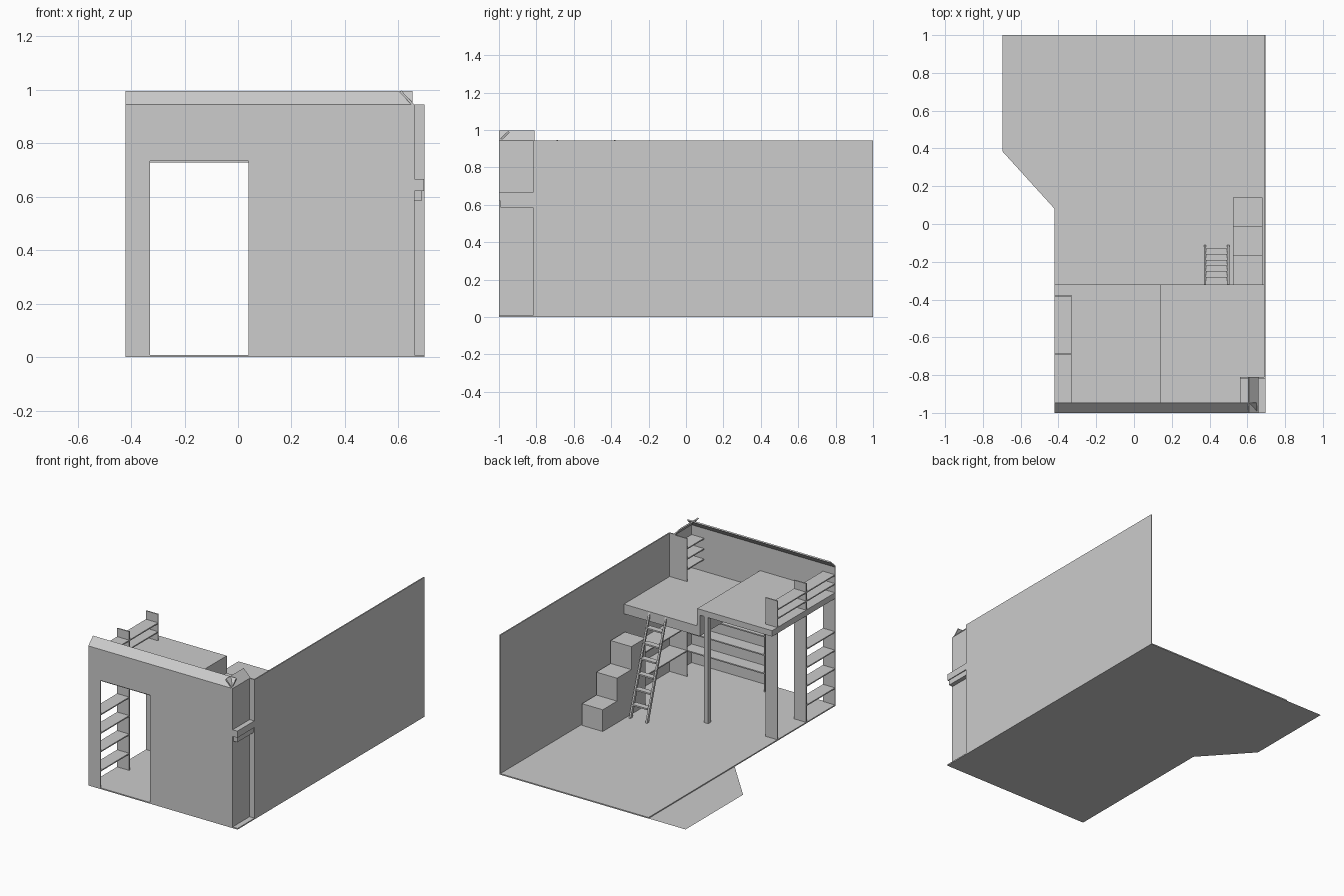
import bpy, bmesh, math
from mathutils import Vector

if "Cube" in bpy.data.objects:
    bpy.data.objects.remove(bpy.data.objects["Cube"])

grey = bpy.data.materials.new("plain_grey")
grey.diffuse_color = (0.604, 0.604, 0.604, 1)
grey.use_nodes = True
grey.node_tree.nodes["Principled BSDF"].inputs["Base Color"].default_value = grey.diffuse_color


def finish(name, bm):
    bmesh.ops.recalc_face_normals(bm, faces=bm.faces)
    me = bpy.data.meshes.new(name)
    bm.to_mesh(me)
    bm.free()
    me.materials.append(grey)
    ob = bpy.data.objects.new(name, me)
    bpy.context.collection.objects.link(ob)
    return ob


def box(name, x0, x1, y0, y1, z0, z1):
    """Axis-aligned box from its limits."""
    bm = bmesh.new()
    bmesh.ops.create_cube(bm, size=1)
    for v in bm.verts:
        v.co = ((x0 + x1) / 2 + v.co.x * (x1 - x0),
                (y0 + y1) / 2 + v.co.y * (y1 - y0),
                (z0 + z1) / 2 + v.co.z * (z1 - z0))
    return finish(name, bm)


def prism(name, points, offset):
    """Flat outline pushed along an offset."""
    bm = bmesh.new()
    face = bm.faces.new([bm.verts.new(p) for p in points])
    ext = bmesh.ops.extrude_face_region(bm, geom=[face])
    moved = [g for g in ext["geom"] if isinstance(g, bmesh.types.BMVert)]
    bmesh.ops.translate(bm, verts=moved, vec=Vector(offset))
    return finish(name, bm)


L, R = -0.42, 0.697      # room sides
TOP = 0.944              # wall height
T = 0.008                # board thickness
STEP_Y = -0.81           # where the right wall steps inward
LOFT_Y = -0.32           # open edge of the loft

# Floor and the angled alcove floor
box("floor", L, R, -1, 1, 0, T)
bm = bmesh.new()
bm.faces.new([bm.verts.new(p) for p in
              ((L, 0.08, 0.001), (L, 1, 0.001), (-0.697, 1, 0.001), (-0.697, 0.385, 0.001))])
finish("alcove_floor", bm)

# Front wall with doorway
prism("front_wall", [(x, -1, z) for x, z in (
    (L, 0), (-0.33, 0), (-0.33, 0.734), (0.04, 0.734),
    (0.04, 0), (0.66, 0), (0.66, TOP), (L, TOP))], (0, T, 0))

# Right wall, its recessed front part and the ledge
box("right_wall", R - T, R, STEP_Y, 1, 0, TOP)
box("recessed_wall", 0.66 - T, 0.66, -1, STEP_Y, 0, TOP)
box("wall_return", 0.66 - T, R, STEP_Y - T, STEP_Y, 0, TOP)
box("wall_ledge", 0.66, R - 0.002, -1, STEP_Y, 0.62, 0.665)

# Sloping boards along the wall tops
prism("front_cornice", [(L, -1, TOP), (L, -0.95, 0.994),
                        (L, -0.944, 0.988), (L, -0.994, TOP - 0.006)], (0.652 - L, 0, 0))
prism("side_cornice", [(0.66, -1, TOP), (0.61, -1, 0.997),
                       (0.604, -1, 0.991), (0.654, -1, TOP - 0.006)], (0, 1 + STEP_Y, 0))

# Two-level loft with a riser and a post
box("upper_loft", L, 0.14, -0.992, LOFT_Y, 0.727, 0.767)
box("lower_loft", 0.14, R - T, -0.992, LOFT_Y, 0.585, 0.65)
box("loft_riser", 0.12, 0.14, -0.992, LOFT_Y, 0.585, 0.766)
box("loft_post", 0.06, 0.091, LOFT_Y - 0.034, LOFT_Y - 0.003, T, 0.727)

# Left side shelving: uprights full height, split by the loft
for i, y in enumerate((-0.38, -0.688)):
    box(f"left_upright_low_{i}", L, -0.33, y - T / 2, y + T / 2, T, 0.727)
    box(f"left_upright_high_{i}", L, -0.33, y - T / 2, y + T / 2, 0.767, 0.946)
for i, z in enumerate((0.12, 0.25, 0.375, 0.50)):
    box(f"left_shelf_low_{i}", L, -0.33, -0.992, -0.688, z - T / 2, z + T / 2)
for i, z in enumerate((0.825, 0.885)):
    box(f"left_shelf_high_{i}", L, -0.33, -0.992, -0.38, z - T / 2, z + T / 2)

# Long shelves on the front wall beside the doorway
box("front_shelf_end", 0.04, 0.04 + T, -0.992, -0.90, T, 0.727)
for i, z in enumerate((0.13, 0.255, 0.38, 0.505)):
    box(f"front_shelf_{i}", 0.04 + T, 0.652, -0.992, -0.90, z - T / 2, z + T / 2)

# Corner shelving on the right, above and below the loft
box("corner_upright_low", 0.56, 0.66, STEP_Y - T, STEP_Y, T, 0.585)
box("corner_upright_high", 0.56, 0.66, STEP_Y - T, STEP_Y, 0.65, TOP - 0.004)
for i, z in enumerate((0.73, 0.80, 0.87)):
    box(f"corner_shelf_{i}", 0.56, 0.652, -0.992, STEP_Y - T, z - T / 2, z + T / 2)
for i, z in enumerate((0.18, 0.34)):
    box(f"under_loft_shelf_{i}", 0.56, R - T, STEP_Y, LOFT_Y, z - T / 2, z + T / 2)

# Box stairs
for i in range(3):
    y1 = 0.14 - 0.153 * i
    box(f"stair_box_{i}", 0.525, 0.68, y1 - 0.153, y1, T, 0.155 * (i + 1))

# Leaning ladder with flat treads
y_low, y_high, z_high = -0.11, -0.32, 0.645
for i, x in enumerate((0.37, 0.493)):
    prism(f"ladder_rail_{i}", [(x, y_low, T), (x, y_low - 0.022, T),
                               (x, y_high, z_high - 0.03), (x, y_high, z_high)], (0.012, 0, 0))
for i in range(1, 7):
    t = i / 7
    y = y_low + (y_high - y_low) * t
    z = z_high * t
    box(f"ladder_tread_{i}", 0.382, 0.493, y - 0.03, y + 0.01, z - 0.005, z + 0.005)
